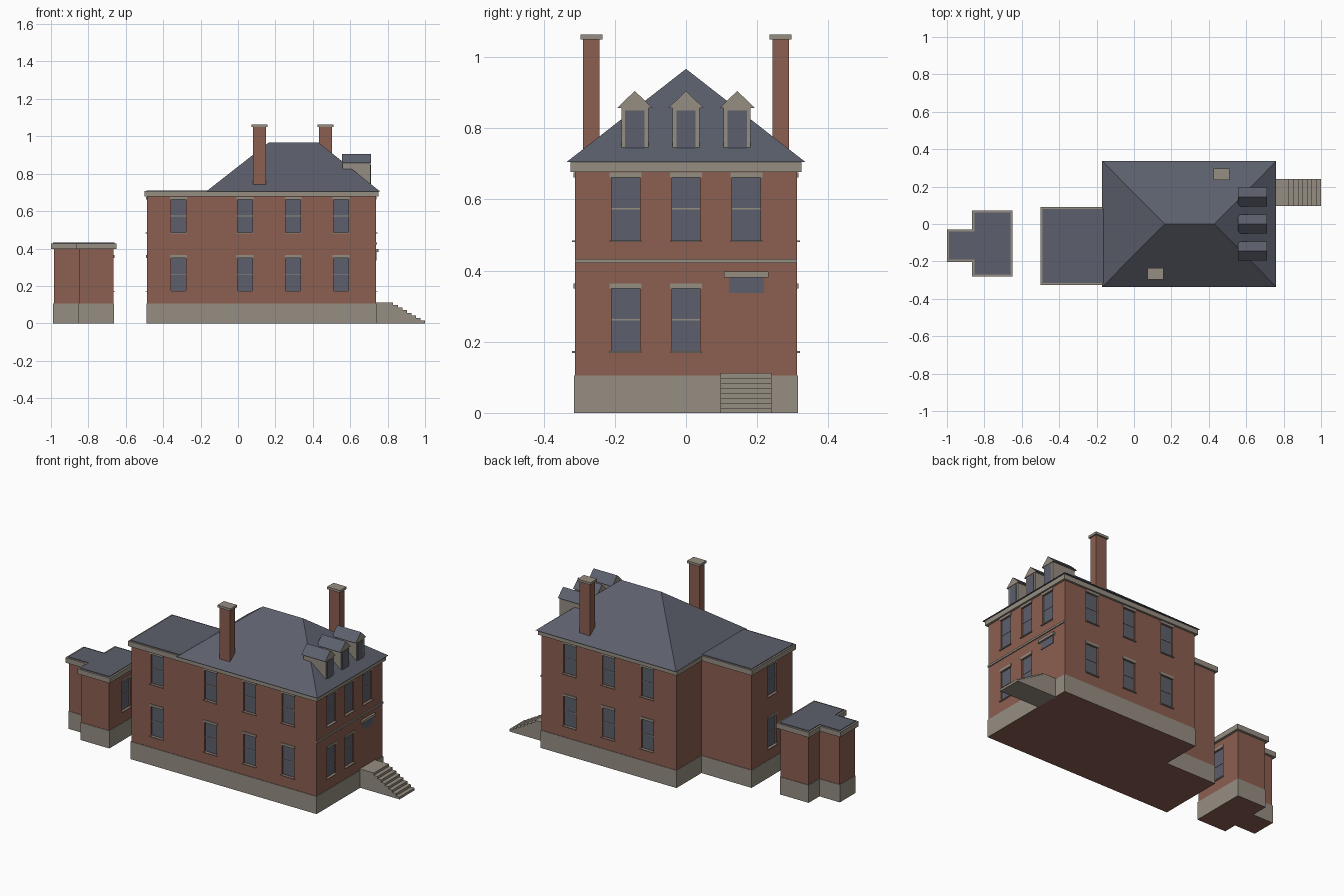
import bpy, bmesh
from mathutils import Vector

old = bpy.data.objects.get("Cube")
if old:
    bpy.data.objects.remove(old, do_unlink=True)


def material(name, rgb):
    m = bpy.data.materials.new(name)
    m.use_nodes = True
    m.diffuse_color = (*rgb, 1)
    m.node_tree.nodes["Principled BSDF"].inputs["Base Color"].default_value = (*rgb, 1)
    return m


BRICK = material("brick red", (.262, .112, .08))
STONE = material("pale stone", (.305, .27, .223))
SLATE = material("slate grey", (.107, .117, .15))


def finish(name, bm, *mats):
    bmesh.ops.recalc_face_normals(bm, faces=bm.faces)
    me = bpy.data.meshes.new(name)
    bm.to_mesh(me)
    bm.free()
    for m in mats:
        me.materials.append(m)
    ob = bpy.data.objects.new(name, me)
    bpy.context.collection.objects.link(ob)
    return ob


def boxes(name, spans, mat):
    """One mesh of boxes, each given by two opposite corners."""
    bm = bmesh.new()
    for a, b in spans:
        a, b = Vector(a), Vector(b)
        vs = bmesh.ops.create_cube(bm, size=1)["verts"]
        for v in vs:
            v.co = (a + b) / 2 + v.co * Vector(abs(c) for c in b - a)
    return finish(name, bm, mat)


def extrude(name, pts, vec, mats, rule=None):
    """Extrude a closed outline along vec; rule picks a material from a normal."""
    bm = bmesh.new()
    f = bm.faces.new([bm.verts.new(p) for p in pts])
    top = bmesh.ops.extrude_face_region(bm, geom=[f])["geom"]
    bmesh.ops.translate(bm, vec=vec, verts=[v for v in top if isinstance(v, bmesh.types.BMVert)])
    bmesh.ops.recalc_face_normals(bm, faces=bm.faces)
    if rule:
        for f in bm.faces:
            f.normal_update()
            f.material_index = rule(f.normal)
    return finish(name, bm, *mats)


def grow(outline, d):
    """Offset a counter-clockwise right-angled outline outward."""
    out = []
    for i, p in enumerate(outline):
        p = Vector(p)
        e1 = (p - Vector(outline[i - 1])).normalized()
        e2 = (Vector(outline[(i + 1) % len(outline)]) - p).normalized()
        out.append(p + d * Vector((e1.y + e2.y, -e1.x - e2.x)))
    return out


def storey(name, outline, d, z0, z1, mats, rule=None):
    pts = [(p[0], p[1], z0) for p in grow(outline, d)]
    return extrude(name, pts, (0, 0, z1 - z0), mats, rule)


cuts, panes, rails, trims = [], [], [], []


def window(face, plane, u, z0, z1, half=.04):
    """Recessed window: face is an axis letter and sign, u its centre along the wall."""
    sign = 1 if face[1] == "+" else -1

    def span(w, d0, d1, za, zb):
        a, b = plane + sign * d0, plane + sign * d1
        if face[0] == "x":
            return (a, u - w, za), (b, u + w, zb)
        return (u - w, a, za), (u + w, b, zb)

    mid = (z0 + z1) / 2
    cuts.append(span(half, -.012, .02, z0, z1))
    panes.append(span(half, -.014, -.009, z0, z1))
    rails.append(span(half, -.01, -.006, mid - .002, mid + .002))
    trims.append(span(half + .005, -.005, .008, z0 - .005, z0))
    trims.append(span(half + .005, -.005, .004, z1, z1 + .014))


# Outlines of the house and the outbuilding
HOUSE = [(-.487, -.312), (.737, -.312), (.737, .312), (-.155, .312), (-.155, .077), (-.487, .077)]
SHED = [(-.85, -.267), (-.665, -.267), (-.665, .057), (-.85, .057),
        (-.85, -.045), (-.985, -.045), (-.985, -.187), (-.85, -.187)]

# Windows on both storeys
for z0, z1 in ((.174, .35), (.485, .662)):
    for x in (.037, .295, .55):
        window("y-", -.312, x, z0, z1)
        window("y+", .312, x, z0, z1)
    window("y-", -.312, -.318, z0, z1)
    window("x-", -.487, -.118, z0, z1)
    for y in (-.17, 0):
        window("x+", .737, y, z0, z1)
window("x+", .737, .17, .485, .662)
window("x+", -.665, -.105, .174, .35)


# Plinths, walls and cornices
def underside(n):
    return 1 if n.z < -.5 else 0


walls = []
for name, outline, top, lip in (("house", HOUSE, .68, .013), ("outbuilding", SHED, .4, .015)):
    storey(name + "_plinth", outline, .003, 0, .105, (STONE, BRICK), underside)
    walls.append(storey(name + "_walls", outline, 0, .1, top + .01, (BRICK,)))
    storey(name + "_cornice", outline, lip, top - .003, top + .027, (STONE,))
storey("outbuilding_roof", SHED, .004, .42, .431, (SLATE,))
boxes("wing_roof", [((-.49, -.315, .7), (-.15, .08, .711))], SLATE)

# Cut the window recesses into the walls
cutter = boxes("window_cutter", cuts, BRICK)
cutter.hide_render = True
for wall in walls:
    mod = wall.modifiers.new("recesses", "BOOLEAN")
    mod.operation, mod.solver, mod.object = "DIFFERENCE", "EXACT", cutter
    bpy.context.view_layer.update()
    with bpy.context.temp_override(object=wall, active_object=wall, selected_objects=[wall]):
        bpy.ops.object.modifier_apply(modifier=mod.name)
bpy.data.objects.remove(cutter, do_unlink=True)
boxes("window_panes", panes, SLATE)
boxes("window_rails", rails, STONE)
boxes("window_sills_and_lintels", trims, STONE)

# Hipped roof
bm = bmesh.new()
x0, x1, y1, z = -.17, .76, .336, .705
eaves = [bm.verts.new(p) for p in ((x0, -y1, z), (x1, -y1, z), (x1, y1, z), (x0, y1, z))]
west, east = bm.verts.new((.165, 0, .967)), bm.verts.new((.43, 0, .967))
a, b, c, d = eaves
for loop in ((a, b, east, west), (b, c, east), (c, d, west, east), (d, a, west), (d, c, b, a)):
    bm.faces.new(loop)
finish("hipped_roof", bm, SLATE)

# Dormers
for i, y in enumerate((-.144, 0, .144), 1):
    boxes(f"dormer_{i}_body", [((.56, y - .038, .735), (.708, y + .038, .86))], STONE)
    boxes(f"dormer_{i}_window", [((.7, y - .027, .745), (.711, y + .027, .85))], SLATE)
    gable = [(.555, y - .05, .857), (.555, y + .05, .857), (.555, y, .905)]
    extrude(f"dormer_{i}_roof", gable, (.157, 0, 0), (STONE, SLATE), lambda n: 1 if n.z > .1 else 0)

# Chimneys
for side, x, y in (("front", .115, -.266), ("back", .467, .266)):
    boxes(side + "_chimney", [((x - .035, y - .023, .7), (x + .035, y + .023, 1.052))], BRICK)
    boxes(side + "_chimney_cap", [((x - .043, y - .031, 1.05), (x + .043, y + .031, 1.064))], STONE)

# String course, door hood and transom on the entrance wall
boxes("string_course", [((.73, -.312, .422), (.743, .312, .433))], STONE)
boxes("door_hood", [((.73, .107, .381), (.75, .232, .397))], STONE)
boxes("door_transom", [((.73, .121, .337), (.74, .219, .381))], SLATE)

# Entrance steps
count, landing, end = 8, .83, 1.0
run, rise = (end - landing) / (count - 1), .112 / count
profile = [(.735, 0), (end, 0)]
for i in range(count):
    profile.append((end - i * run, (i + 1) * rise))
    if i < count - 1:
        profile.append((end - (i + 1) * run, (i + 1) * rise))
profile.append((.735, .112))
extrude("entrance_steps", [(x, .097, h) for x, h in profile], (0, .143, 0), (STONE,))
